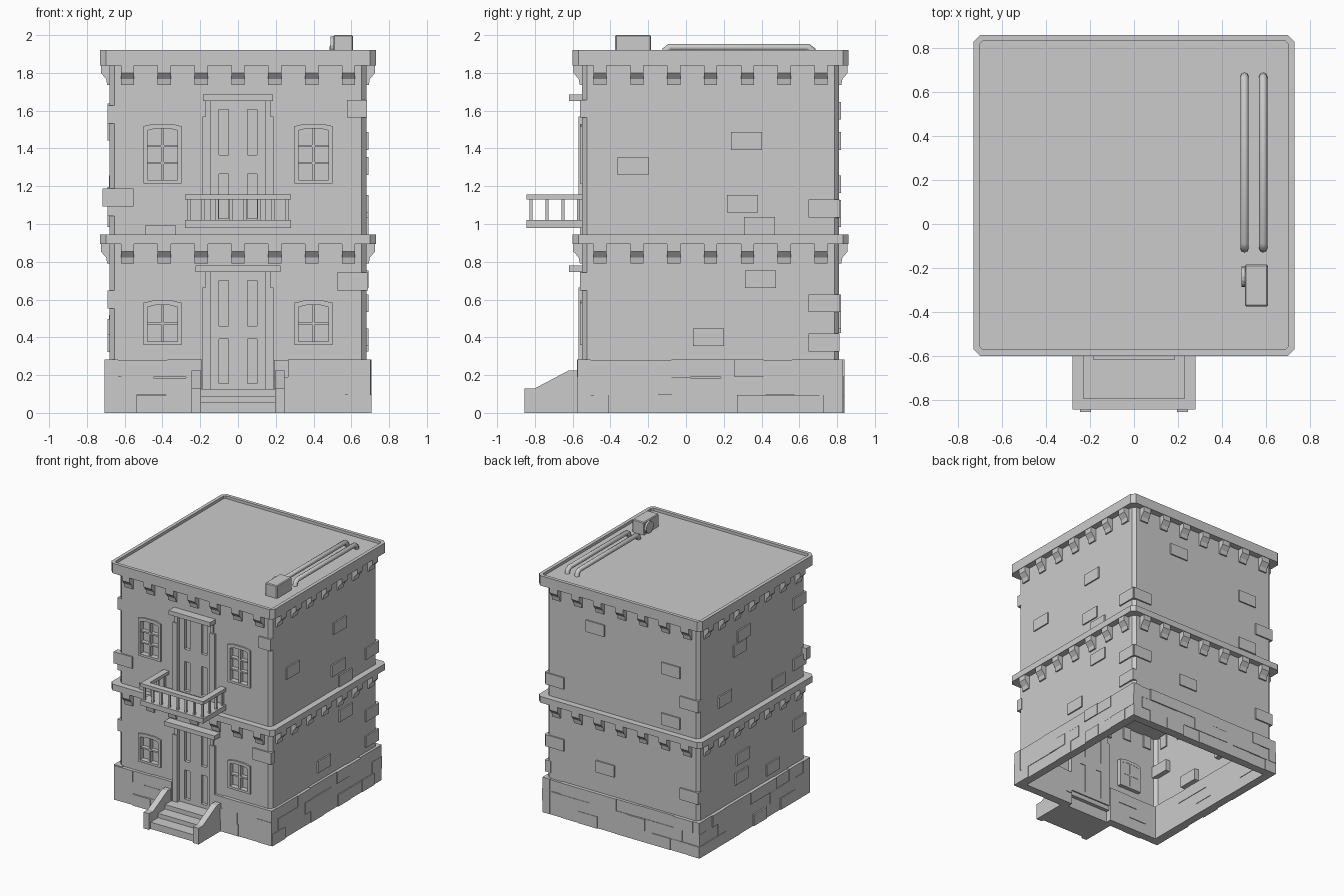
import bpy, bmesh, math, random
from mathutils import Matrix, Vector

if "Cube" in bpy.data.objects:
    bpy.data.objects.remove(bpy.data.objects["Cube"])

random.seed(4)
CY = 0.13          # centre of the tower in y
W = 0.68           # half width of the walls
FRONT = CY - W     # y of the front wall


def finish(name, bm):
    bmesh.ops.recalc_face_normals(bm, faces=bm.faces)
    mesh = bpy.data.meshes.new(name)
    bm.to_mesh(mesh)
    bm.free()
    obj = bpy.data.objects.new(name, mesh)
    bpy.context.collection.objects.link(obj)
    return obj


def add_box(bm, x0, x1, y0, y1, z0, z1, m=Matrix()):
    size = Matrix.Diagonal((x1 - x0, y1 - y0, z1 - z0, 1))
    mid = Matrix.Translation(((x0 + x1) / 2, (y0 + y1) / 2, (z0 + z1) / 2))
    bmesh.ops.create_cube(bm, size=1, matrix=m @ mid @ size)


def boxes(name, items):
    bm = bmesh.new()
    for b in items:
        add_box(bm, *b)
    return finish(name, bm)


def add_prism(bm, pts, vec, m=Matrix()):
    vs = [bm.verts.new(m @ Vector(p)) for p in pts]
    f = bm.faces.new(vs)
    ext = bmesh.ops.extrude_face_region(bm, geom=[f], use_keep_orig=True)
    new = [v for v in ext['geom'] if isinstance(v, bmesh.types.BMVert)]
    bmesh.ops.translate(bm, verts=new, vec=m.to_3x3() @ Vector(vec))


def octagon(h, c, z):
    a = h - c
    return [(x, y + CY, z) for x, y in
            ((-a, -h), (a, -h), (h, -a), (h, a), (a, h), (-a, h), (-h, a), (-h, -a))]


def side(k):
    """Local frame of wall k (front, right, back, left): x along wall, -y outward, y=0 on wall."""
    return (Matrix.Translation((0, CY, 0)) @ Matrix.Rotation(k * math.pi / 2, 4, 'Z')
            @ Matrix.Translation((0, -W, 0)))


def apply_difference(obj, cutter):
    mod = obj.modifiers.new("openings", 'BOOLEAN')
    mod.operation, mod.solver, mod.object = 'DIFFERENCE', 'EXACT', cutter
    bpy.context.view_layer.objects.active = obj
    bpy.ops.object.modifier_apply(modifier=mod.name)
    bpy.data.objects.remove(cutter)


# Walls of the two storeys, open below, with recesses for door and windows
STOREYS = [("lower", 0.0, 0.91, 0.125, 0.745, 0.36, 0.595, 2),
           ("upper", 0.92, 1.88, 1.0, 1.65, 1.215, 1.53, 3)]
for name, z0, z1, d0, d1, w0, w1, rows in STOREYS:
    bm = bmesh.new()
    add_prism(bm, octagon(W, 0.025, z0), (0, 0, z1 - z0))
    wall = finish(name + "_walls", bm)
    cut = boxes("cutter", [(-0.15, 0.15, FRONT - 0.1, FRONT + 0.035, d0, d1)] +
                [(s * 0.4 - 0.085, s * 0.4 + 0.085, FRONT - 0.1, FRONT + 0.03, w0 + 0.015, w1 - 0.02)
                 for s in (-1, 1)])
    apply_difference(wall, cut)
    bm = bmesh.new()
    bm.from_mesh(wall.data)
    ends = [f for f in bm.faces if abs(f.normal.z) > 0.9
            and (f.calc_center_median().z < z0 + 0.01 or f.calc_center_median().z > z1 - 0.01)]
    bmesh.ops.delete(bm, geom=ends, context='FACES')
    bm.to_mesh(wall.data)
    bm.free()

    # Door: jambs, stiles and rails around four sunk panels
    yf, yd = FRONT - 0.018, FRONT + 0.04
    lo, hi = d0 + 0.03, d1 - 0.045
    m0, m1 = lo + 0.235, hi - 0.24
    parts = [(-0.145, -0.1, d0, d1), (-0.05, 0.05, d0, d1), (0.1, 0.145, d0, d1)]
    for s in (-1, 1):
        xa, xb = sorted((s * 0.05, s * 0.1))
        parts += [(xa, xb, d0, lo), (xa, xb, m0, m1), (xa, xb, hi, d1)]
    boxes(name + "_door", [(a, b, FRONT + 0.01, yd, c, d) for a, b, c, d in parts])
    jambs = []
    for s in (-1, 1):
        xa, xb = sorted((s * 0.145, s * 0.188))
        jambs.append((xa, xb, yf, yd, d0, d1 - 0.08))
        xa, xb = sorted((s * 0.145, s * 0.172))
        jambs.append((xa, xb, yf + 0.006, yd, d1 - 0.08, d1))
    boxes(name + "_door_frame", jambs)
    lw = 0.225 if rows == 2 else 0.185
    boxes(name + "_door_lintel", [(-lw, lw, -0.62, FRONT + 0.02, d1, d1 + 0.035)])

    # Windows with slightly arched heads and glazing bars
    for s, label in ((-1, "left"), (1, "right")):
        c, bm = s * 0.4, bmesh.new()
        ya, yb = FRONT - 0.012, FRONT + 0.032
        for sx in (-1, 1):
            xa, xb = sorted((c + sx * 0.08, c + sx * 0.1))
            add_box(bm, xa, xb, ya, yb, w0, w1 - 0.012)
        add_box(bm, c - 0.08, c + 0.08, ya, yb, w0, w0 + 0.018)
        add_prism(bm, [(c + x, ya, w1 + z) for x, z in
                       ((-0.1, -0.012), (-0.08, -0.035), (-0.04, -0.025), (0.04, -0.025),
                        (0.08, -0.035), (0.1, -0.012), (0.05, 0), (-0.05, 0))], (0, yb - ya, 0))
        add_box(bm, c - 0.007, c + 0.007, ya + 0.01, yb, w0, w1 - 0.02)
        for r in range(1, rows):
            z = w0 + 0.018 + (w1 - w0 - 0.045) * r / rows
            add_box(bm, c - 0.08, c + 0.08, ya + 0.01, yb, z - 0.006, z + 0.006)
        finish(f"{name}_window_{label}", bm)

# Cornices and the roof with its raised rim
bm = bmesh.new()
add_prism(bm, octagon(0.73, 0.03, 0.895), (0, 0, 0.05))
finish("middle_cornice", bm)
bm = bmesh.new()
add_prism(bm, octagon(0.73, 0.03, 1.84), (0, 0, 0.08))
top = max(bm.faces, key=lambda f: f.calc_center_median().z)
bmesh.ops.recalc_face_normals(bm, faces=bm.faces)
bmesh.ops.inset_region(bm, faces=[top], thickness=0.03)
ext = bmesh.ops.extrude_face_region(bm, geom=[top])
bmesh.ops.translate(bm, vec=(0, 0, -0.022),
                    verts=[v for v in ext['geom'] if isinstance(v, bmesh.types.BMVert)])
bmesh.ops.delete(bm, geom=[f for f in [top] if f.is_valid], context='FACES')
finish("roof", bm)

# Stepped brackets below both cornices on all four sides
for label, z in (("middle", 0.9), ("roof", 1.845)):
    bm = bmesh.new()
    for k in range(4):
        for i in range(-3, 4):
            x = i * 0.195 - 0.035
            add_prism(bm, [(x, -o, z - d) for o, d in
                           ((-0.01, 0), (0.046, 0), (0.046, 0.045), (0.018, 0.078),
                            (0.012, 0.11), (-0.01, 0.11))], (0.07, 0, 0), side(k))
    finish(label + "_cornice_brackets", bm)

# Base courses of staggered stones, leaving room for the stairs in front
bm = bmesh.new()
for k in range(4):
    for row, (z0, z1) in enumerate(((0, 0.095), (0.095, 0.19), (0.19, 0.283))):
        end = 0.702
        cuts = [-end]
        x = -end + (0.085 if row % 2 else 0.165)
        while x < end - 0.05:
            cuts.append(x)
            x += random.uniform(0.15, 0.18)
        cuts.append(end)
        for a, b in zip(cuts, cuts[1:]):
            out = random.choice((0.02, 0.024, 0.028))
            drop = random.choice((0, 0, 0.004))
            spans = [(a, b)]
            if k == 0:
                spans = [(a, min(b, -0.19)), (max(a, 0.19), b)]
            for p, q in spans:
                if q - p > 0.01:
                    add_box(bm, p, q, -out, 0.045, z0, z1 - drop, side(k))
finish("base_stones", bm)

# Loose bricks standing out of the walls: (along wall, height) per side
BRICKS = [
    [(0.63, 1.61), (0.605, 0.695), (-0.41, 0.945), (-0.635, 1.14)],
    [(-0.41, 1.307), (0.19, 1.44), (0.17, 1.107), (0.26, 0.99), (0.6, 1.082),
     (0.265, 0.707), (0.6, 0.58), (0.6, 0.372), (-0.01, 0.4)],
    [(-0.24, 1.6), (0.435, 1.44), (0.6, 1.21), (0.435, 1.03), (-0.15, 0.49), (0.6, 0.47),
     (-0.6, 1.08), (-0.6, 0.58)],
    [(-0.11, 1.59), (-0.16, 1.49), (-0.35, 1.15), (0.33, 1.03), (0.6, 1.58), (0.6, 1.09),
     (-0.14, 0.45), (0.26, 0.37), (-0.12, 0.6), (0.6, 0.6)]]
bm = bmesh.new()
for k, spots in enumerate(BRICKS):
    for x, z in spots:
        w = 0.052 if (k, z) == (0, 1.61) else 0.082
        add_box(bm, x - w, x + w, -0.011, 0.04, z - 0.047, z + 0.047, side(k))
finish("wall_bricks", bm)

# Balcony
boxes("balcony_floor", [(-0.28, 0.28, -0.845, FRONT, 0.98, 1.02)])
boxes("balcony_rail", [(-0.28, 0.28, -0.845, -0.795, 1.13, 1.157),
                       (-0.28, -0.23, -0.795, FRONT, 1.13, 1.157),
                       (0.23, 0.28, -0.795, FRONT, 1.13, 1.157)])
posts = [(-0.259 + i * 0.074, -0.82) for i in range(8)]
posts += [(s * 0.259, y) for s in (-1, 1) for y in (-0.735, -0.65, -0.57)]
boxes("balcony_balusters", [(x - 0.008, x + 0.008, y - 0.008, y + 0.008, 1.02, 1.13)
                            for x, y in posts])

# Entrance stairs with sloped side walls
boxes("stairs", [(-0.2, 0.2, -0.835, FRONT, 0, 0.055), (-0.2, 0.2, -0.74, FRONT, 0.055, 0.09),
                 (-0.2, 0.2, -0.65, FRONT + 0.03, 0.09, 0.126)])
bm = bmesh.new()
for x in (-0.246, 0.196):
    add_prism(bm, [(x, y, z) for y, z in ((-0.54, 0), (-0.855, 0), (-0.855, 0.13), (-0.8, 0.13),
                                          (-0.62, 0.225), (-0.54, 0.225))], (0.05, 0, 0))
finish("stair_side_walls", bm)

# Roof vent with round fan, and two pipes
vent = boxes("roof_vent", [(0.505, 0.61, -0.375, -0.185, 1.89, 2.0)])
bev = vent.modifiers.new("bevel", 'BEVEL')
bev.width, bev.segments = 0.006, 1
bm = bmesh.new()
bmesh.ops.create_cone(bm, cap_ends=True, segments=16, radius1=0.047, radius2=0.047, depth=0.03,
                      matrix=Matrix.Translation((0.505, -0.24, 1.946)) @ Matrix.Rotation(math.pi / 2, 4, 'Y'))
finish("vent_fan", bm)
for x, label in ((0.503, "left"), (0.588, "right")):
    cu = bpy.data.curves.new("roof_pipe_" + label, 'CURVE')
    cu.dimensions, cu.bevel_depth, cu.bevel_resolution, cu.use_fill_caps = '3D', 0.019, 2, True
    sp = cu.splines.new('POLY')
    path = ((-0.113, 1.88), (-0.108, 1.92), (-0.085, 1.936), (0.645, 1.936), (0.668, 1.92), (0.673, 1.88))
    sp.points.add(len(path) - 1)
    for p, (y, z) in zip(sp.points, path):
        p.co = (x, y, z, 1)
    bpy.context.collection.objects.link(bpy.data.objects.new("roof_pipe_" + label, cu))
